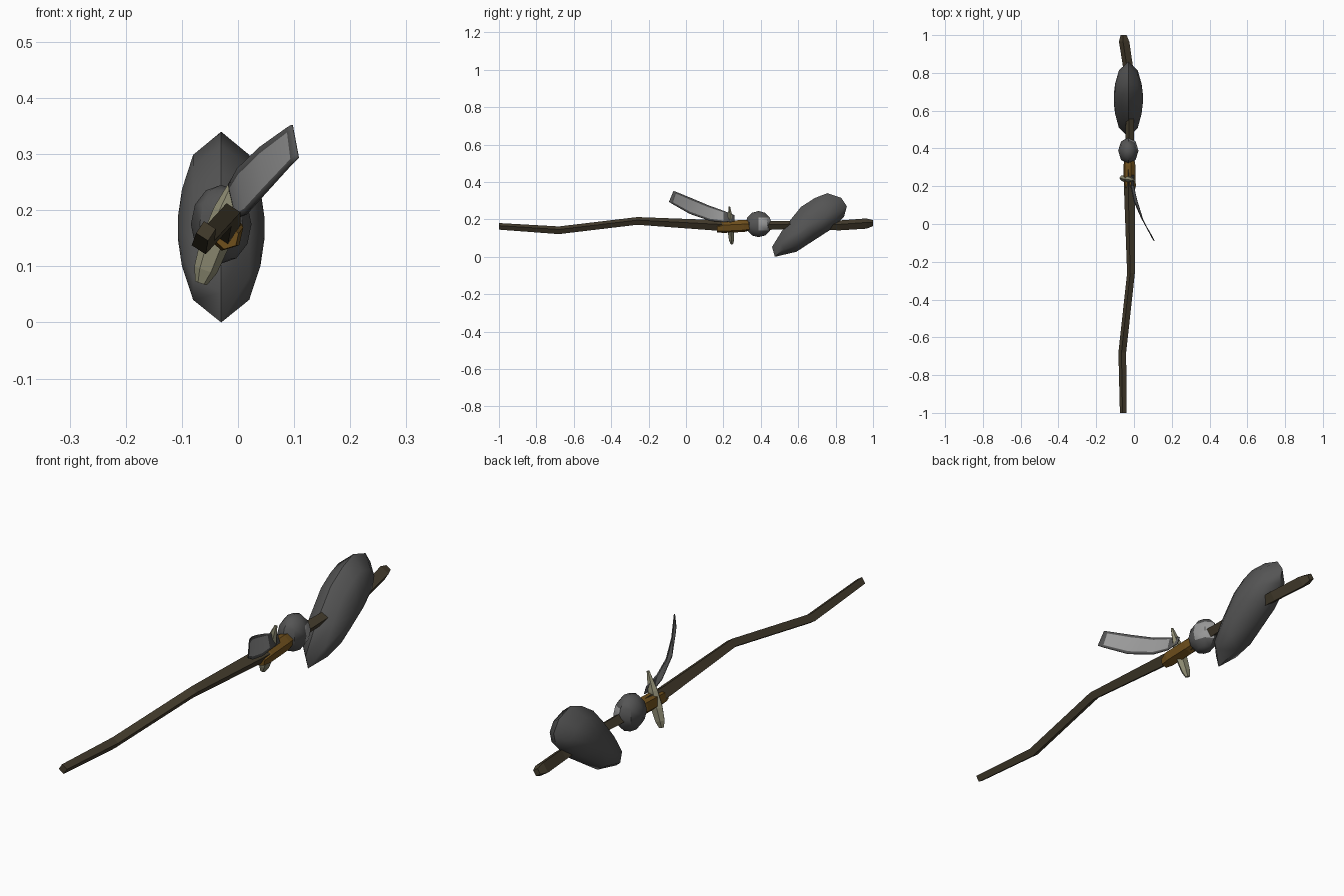
import bpy, bmesh, math
from mathutils import Vector

if "Cube" in bpy.data.objects:
    bpy.data.objects.remove(bpy.data.objects["Cube"])


def material(name, rgb):
    m = bpy.data.materials.new(name)
    m.diffuse_color = (*rgb, 1)
    m.use_nodes = True
    m.node_tree.nodes["Principled BSDF"].inputs["Base Color"].default_value = m.diffuse_color
    return m


WOOD = material("dark wood", (0.06, 0.047, 0.027))
STONE = material("dark stone", (0.09, 0.09, 0.09))
PALE = material("pale grey", (0.33, 0.33, 0.33))
CORD = material("brown cord", (0.16, 0.08, 0.012))
BONE = material("bone", (0.27, 0.26, 0.17))


def finish(name, bm, mats, smooth=None):
    bmesh.ops.recalc_face_normals(bm, faces=bm.faces)
    me = bpy.data.meshes.new(name)
    bm.to_mesh(me)
    bm.free()
    ob = bpy.data.objects.new(name, me)
    bpy.context.collection.objects.link(ob)
    for m in mats:
        me.materials.append(m)
    if smooth:
        bpy.ops.object.select_all(action='DESELECT')
        ob.select_set(True)
        bpy.context.view_layer.objects.active = ob
        bpy.ops.object.shade_smooth_by_angle(angle=math.radians(smooth))
    return ob


def loft(bm, rings):
    """Join closed rings of points and cap both ends."""
    vs = [[bm.verts.new(p) for p in r] for r in rings]
    n = len(vs[0])
    for a, b in zip(vs, vs[1:]):
        for i in range(n):
            j = (i + 1) % n
            bm.faces.new((a[i], a[j], b[j], b[i]))
    bm.faces.new(vs[0])
    bm.faces.new(vs[-1])


def rod(name, path, sides, twist, mat):
    """Rod along y; path entries are (x, y, z, radius)."""
    bm = bmesh.new()
    angles = [twist + 2 * math.pi * i / sides for i in range(sides)]
    loft(bm, [[(x + r * math.cos(a), y, z + r * math.sin(a)) for a in angles]
              for x, y, z, r in path])
    return finish(name, bm, [mat])


# crooked shaft
rod("shaft", [(-.057, -1, .163, .018), (-.062, -.68, .142, .021), (-.016, -.26, .192, .021),
              (-.024, .17, .168, .029), (-.024, .3, .165, .028), (-.022, .56, .17, .021),
              (-.03, .82, .168, .027), (-.052, .965, .178, .028), (-.055, 1, .18, .016)],
    4, math.radians(12), WOOD)

# cord binding
rod("cord_binding", [(-.02, .165, .152, .022), (-.022, .2, .16, .033),
                     (-.024, .31, .165, .033), (-.024, .36, .168, .024)], 6, .3, CORD)

# axe head: sharp-rimmed lens, outline given as (y, z)
outline = [(.755, .34), (.83, .315), (.86, .27), (.845, .215), (.78, .15), (.695, .095),
           (.59, .027), (.475, 0), (.46, .053), (.52, .15), (.615, .267), (.69, .315)]
rings = []
for dx, s in [(-.077, .12), (-.07, .4), (-.05, .76), (0, 1),
              (.05, .76), (.07, .4), (.077, .12)]:
    rings.append([(-.03 + dx, .665 + (y - .665) * s, .168 + (z - .168) * s)
                  for y, z in outline])
bm = bmesh.new()
loft(bm, rings)
finish("axe_head", bm, [STONE], 50)

# round stone with a worn pale patch
bm = bmesh.new()
bmesh.ops.create_uvsphere(bm, u_segments=8, v_segments=6, radius=1)
for v in bm.verts:
    v.co = Vector((-.03 + .054 * v.co.x, .388 + .07 * v.co.y, .175 + .07 * v.co.z))
bm.normal_update()
for f in bm.faces:
    f.material_index = int(f.normal.dot(Vector((.71, .71, 0))) > .85)
finish("round_stone", bm, [STONE, PALE], 40)

# bone peg pushed through the binding
low, high = Vector((-.066, .245, .07)), Vector((.002, .232, .268))
axis = (high - low).normalized()
side = axis.cross(Vector((0, 1, 0))).normalized()
depth = axis.cross(side)
bm = bmesh.new()
loft(bm, [[low.lerp(high, t) + side * r * math.cos(k * math.pi / 3)
           + depth * r * .75 * math.sin(k * math.pi / 3) for k in range(6)]
          for t, r in [(0, .011), (.12, .021), (.35, .026), (.65, .022), (1, .006)]])
finish("bone_peg", bm, [BONE])

# curved feather: pale middle, dark border
top = [(-.012, .26, .222), (-.016, .2, .246), (0, .12, .275),
       (.04, .03, .313), (.088, -.052, .347), (.096, -.066, .352)]
bottom = [(-.002, .26, .19), (-.002, .2, .186), (.014, .13, .192),
          (.048, .02, .23), (.096, -.073, .283), (.107, -.09, .294)]
columns = (0, .13, .87, 1)
bm = bmesh.new()
grid = [[bm.verts.new(Vector(a).lerp(Vector(b), t)) for t in columns]
        for a, b in zip(top, bottom)]
for i in range(len(grid) - 1):
    for j in range(3):
        f = bm.faces.new((grid[i][j], grid[i][j + 1], grid[i + 1][j + 1], grid[i + 1][j]))
        f.material_index = int(j == 1 and 0 < i < len(grid) - 2)
feather = finish("feather", bm, [STONE, PALE], 60)
solid = feather.modifiers.new("thickness", 'SOLIDIFY')
solid.thickness = .004
solid.offset = 0
